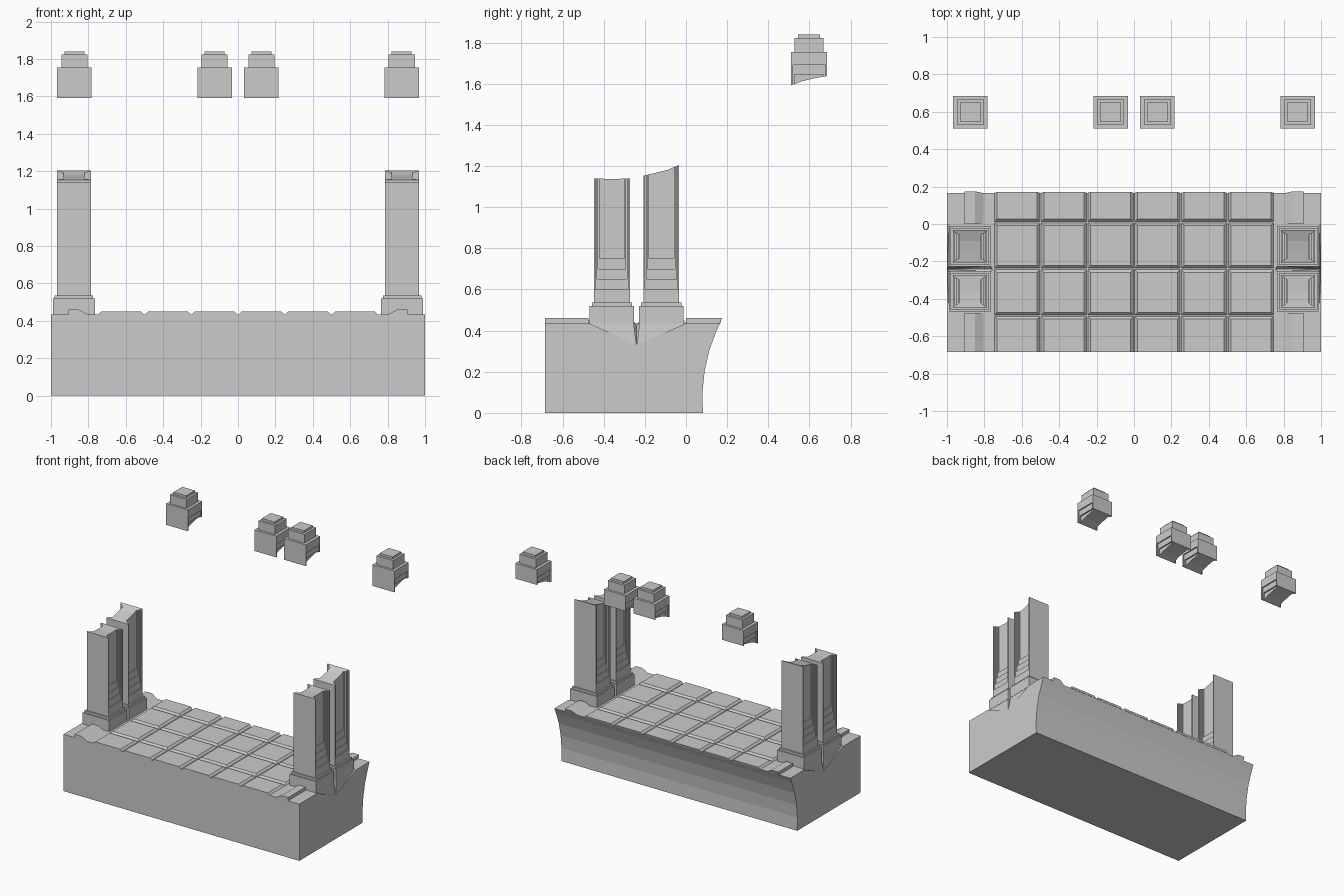
import bpy, bmesh

if "Cube" in bpy.data.objects:
    bpy.data.objects.remove(bpy.data.objects["Cube"])


def make(name, bm):
    bmesh.ops.recalc_face_normals(bm, faces=bm.faces)
    me = bpy.data.meshes.new(name)
    bm.to_mesh(me)
    bm.free()
    ob = bpy.data.objects.new(name, me)
    bpy.context.collection.objects.link(ob)
    return ob


def hull(name, pts):
    bm = bmesh.new()
    for p in pts:
        bm.verts.new(p)
    bmesh.ops.convex_hull(bm, input=bm.verts)
    return make(name, bm)


def box(name, x0, x1, y0, y1, z0, z1):
    return hull(name, [(x, y, z) for x in (x0, x1) for y in (y0, y1) for z in (z0, z1)])


def prism_x(name, profile, x0, x1):
    # extrude a (y, z) outline along x
    bm = bmesh.new()
    a = [bm.verts.new((x0, y, z)) for y, z in profile]
    b = [bm.verts.new((x1, y, z)) for y, z in profile]
    bm.faces.new(a)
    bm.faces.new(b)
    n = len(a)
    for i in range(n):
        bm.faces.new((a[i], a[(i + 1) % n], b[(i + 1) % n], b[i]))
    return make(name, bm)


def cut(ob, cutter):
    m = ob.modifiers.new("cut", 'BOOLEAN')
    m.operation = 'DIFFERENCE'
    m.solver = 'EXACT'
    m.object = cutter
    bpy.context.view_layer.update()
    bpy.context.view_layer.objects.active = ob
    bpy.ops.object.modifier_apply(modifier=m.name)
    bpy.data.objects.remove(cutter)


TOP = 0.435
FRONT = -0.685
CX = 0.877

# base block with the concave back
base = prism_x("base_block", [(FRONT, 0), (0.082, 0), (0.08, 0.1), (0.09, 0.2),
                              (0.112, 0.3), (0.145, 0.39), (0.165, TOP), (FRONT, TOP)], -1, 1)

# dips at the block ends and the cracks between the column pairs
for s in (-1, 1):
    cut(base, hull("dip_cutter", [(s * x, y, z) for x, y, z in (
        (0.988, -0.47, TOP), (0.988, 0, TOP), (1.0, -0.24, 0.33), (1.02, -0.24, 0.33),
        (1.02, -0.47, TOP), (1.02, 0, TOP), (0.988, -0.47, 0.46), (0.988, 0, 0.46),
        (1.02, -0.47, 0.46), (1.02, 0, 0.46))]))
    cut(base, hull("crack_cutter", [(s * x, y, z) for x, zl in ((0.76, 0.425), (1.02, 0.325))
                                    for y, z in ((-0.255, 0.44), (-0.225, 0.44), (-0.24, zl))]))

# floor tiles with bevelled joints
rows = [FRONT, -0.49, -0.24, 0.01, 0.167]
for i in range(6):
    for j in range(4):
        x0, x1 = -0.75 + i * 0.25 + 0.004, -0.5 + i * 0.25 - 0.004
        y0, y1 = rows[j], rows[j + 1]
        f, b = (0 if j == 0 else 1), (0 if j == 3 else 1)
        pts = [(x, y, TOP) for x in (x0, x1) for y in (y0 + 0.004 * f, y1 - 0.004 * b)]
        pts += [(x, y, 0.449) for x in (x0 + 0.014, x1 - 0.014)
                for y in (y0 + 0.018 * f, y1 - 0.018 * b + 0.004 * (1 - b))]
        hull("floor_tile", pts)

# low kerbs in line with the columns
for s in (-1, 1):
    for y0, y1, back in ((FRONT, -0.475, 0), (0.0, 0.165, 0.01)):
        pts = []
        for x, z in ((0.905, TOP), (0.905, 0.46), (0.85, 0.46), (0.805, TOP)):
            pts += [(s * x, y0, z), (s * x, y1 + (back if z > TOP else 0), z)]
        hull("floor_kerb", pts)


def recess(ob, cx, cy, steps, up):
    # stepped recessed panels in both x-facing sides
    for hy, hx, z in steps:
        for s in (-1, 1):
            a, b = (z, 2.5) if up else (1.0, z)
            cut(ob, box("panel_cutter", cx + s * hx, cx + s * 0.2, cy - hy, cy + hy, a, b))


# broken columns on stepped plinths
tops = {-0.36: [(0.087, 1.14), (0, 1.136), (-0.087, 1.14)],
        -0.12: [(0.087, 1.205), (0.03, 1.181), (-0.03, 1.166), (-0.087, 1.153)]}
sills = [(0.079, 0.083, 0.60), (0.073, 0.074, 0.65), (0.067, 0.065, 0.70), (0.061, 0.057, 0.75)]
for s in (-1, 1):
    for cy, top in tops.items():
        cx = s * CX
        box("column_plinth", cx - 0.113, cx + 0.113, cy - 0.108, cy + 0.108, TOP, 0.52)
        box("column_plinth_step", cx - 0.103, cx + 0.103, cy - 0.098, cy + 0.098, 0.52, 0.536)
        outline = [(cy - 0.087, 0.536), (cy + 0.087, 0.536)] + [(cy + y, z) for y, z in top]
        shaft = prism_x("column_shaft", outline, cx - 0.092, cx + 0.092)
        recess(shaft, cx, cy, sills, True)

# floating pillar heads
CY = 0.598
heads = [(0.079, 0.083, 1.69), (0.071, 0.072, 1.645)]
for cx in (-0.875, -0.125, 0.125, 0.875):
    body = prism_x("pillar_head", [(CY - 0.087, 1.755), (CY - 0.087, 1.592), (CY - 0.03, 1.613),
                                   (CY + 0.03, 1.627), (CY + 0.087, 1.637), (CY + 0.087, 1.755)],
                   cx - 0.092, cx + 0.092)
    recess(body, cx, CY, heads, False)
    box("pillar_head_step", cx - 0.07, cx + 0.07, CY - 0.07, CY + 0.07, 1.755, 1.823)
    box("pillar_head_cap", cx - 0.053, cx + 0.053, CY - 0.053, CY + 0.053, 1.823, 1.84)
